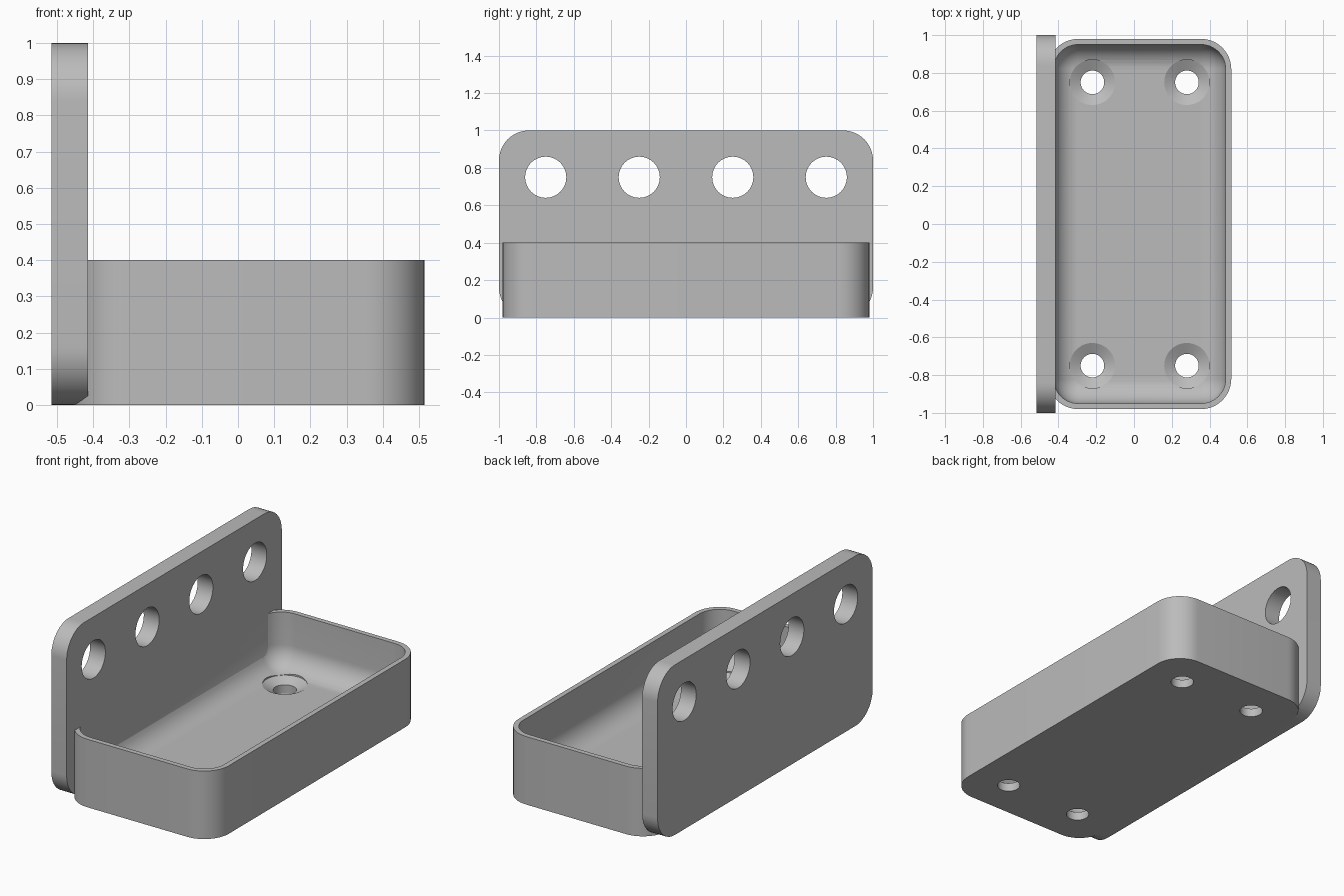
import bpy, bmesh
from math import sin, cos, pi
from mathutils import Matrix, Vector

old = bpy.data.objects.get("Cube")
if old:
    bpy.data.objects.remove(old, do_unlink=True)

grey = bpy.data.materials.new("plain grey")
grey.use_nodes = True
grey.diffuse_color = (0.5, 0.5, 0.5, 1)
grey.node_tree.nodes["Principled BSDF"].inputs["Base Color"].default_value = (0.5, 0.5, 0.5, 1)


def rounded_rect(hx, hy, r, z, n=12):
    """Counter-clockwise rounded rectangle at height z."""
    pts = []
    for k, (sx, sy) in enumerate(((1, 1), (-1, 1), (-1, -1), (1, -1))):
        for i in range(n + 1):
            a = (k + i / n) * pi / 2
            pts.append((sx * (hx - r) + r * cos(a), sy * (hy - r) + r * sin(a), z))
    return pts


def circle(r, z, n=48):
    return [(r * cos(2 * pi * i / n), r * sin(2 * pi * i / n), z) for i in range(n)]


def loft(name, sections, matrix):
    """Closed solid through a stack of matching outlines."""
    bm = bmesh.new()
    rings = [[bm.verts.new(p) for p in s] for s in sections]
    for a, b in zip(rings, rings[1:]):
        for i in range(len(a)):
            j = (i + 1) % len(a)
            bm.faces.new((a[i], a[j], b[j], b[i]))
    bm.faces.new(rings[0][::-1])
    bm.faces.new(rings[-1])
    bmesh.ops.remove_doubles(bm, verts=bm.verts, dist=0.0002)
    bmesh.ops.transform(bm, matrix=matrix, verts=bm.verts)
    bmesh.ops.recalc_face_normals(bm, faces=bm.faces)
    mesh = bpy.data.meshes.new(name)
    bm.to_mesh(mesh)
    bm.free()
    mesh.materials.append(grey)
    obj = bpy.data.objects.new(name, mesh)
    bpy.context.collection.objects.link(obj)
    return obj


def combine(target, other, operation):
    """Apply a boolean and discard the helper."""
    other.hide_render = True
    mod = target.modifiers.new(operation, 'BOOLEAN')
    mod.operation, mod.solver, mod.object = operation, 'EXACT', other
    bpy.context.view_layer.objects.active = target
    bpy.ops.object.modifier_apply(modifier=mod.name)
    bpy.data.objects.remove(other, do_unlink=True)


# Tray: rounded box hollowed by a cavity with a filleted floor
CX, HX, HY, WALL, FLOOR, FILLET = 0.03, 0.485, 0.98, 0.03, 0.08, 0.13
at_tray = Matrix.Translation((CX, 0, 0))
tray = loft("tray_with_back_plate",
            [rounded_rect(HX, HY, FILLET + WALL, z) for z in (0, 0.4)], at_tray)
cavity = []
for i in range(13):
    a = i / 12 * pi / 2
    inset = FILLET * (1 - sin(a))
    cavity.append(rounded_rect(HX - WALL - inset, HY - WALL - inset,
                               FILLET - inset, FLOOR + FILLET * (1 - cos(a))))
cavity.append(rounded_rect(HX - WALL, HY - WALL, FILLET, 0.5))
combine(tray, loft("cavity_cutter", cavity, at_tray), 'DIFFERENCE')

# Countersunk screw holes in the floor
for x in (-0.25, 0.25):
    for y in (-0.75, 0.75):
        profile = ((0.0625, -0.1), (0.0625, 0.05), (0.12, FLOOR), (0.12, 0.3))
        combine(tray, loft("screw_cutter", [circle(r, z) for r, z in profile],
                           Matrix.Translation((CX + x, y, 0))), 'DIFFERENCE')

# Upright back plate: local x, y, z map to world y, z, x
upright = Matrix(((0, 0, 1, 0), (1, 0, 0, 0), (0, 1, 0, 0.5), (0, 0, 0, 1)))
plate = loft("back_plate", [rounded_rect(1, 0.5, 0.16, x) for x in (-0.515, -0.415)], upright)
for y in (-0.75, -0.25, 0.25, 0.75):
    combine(plate, loft("hole_cutter", [circle(0.11, x) for x in (-0.6, -0.3)],
                        Matrix.Translation((0, y, 0.25)) @ upright), 'DIFFERENCE')
combine(tray, plate, 'UNION')

# Smooth curves, keep edges crisp
bpy.ops.object.select_all(action='DESELECT')
tray.select_set(True)
bpy.context.view_layer.objects.active = tray
bpy.ops.object.shade_smooth_by_angle(angle=pi / 7)
